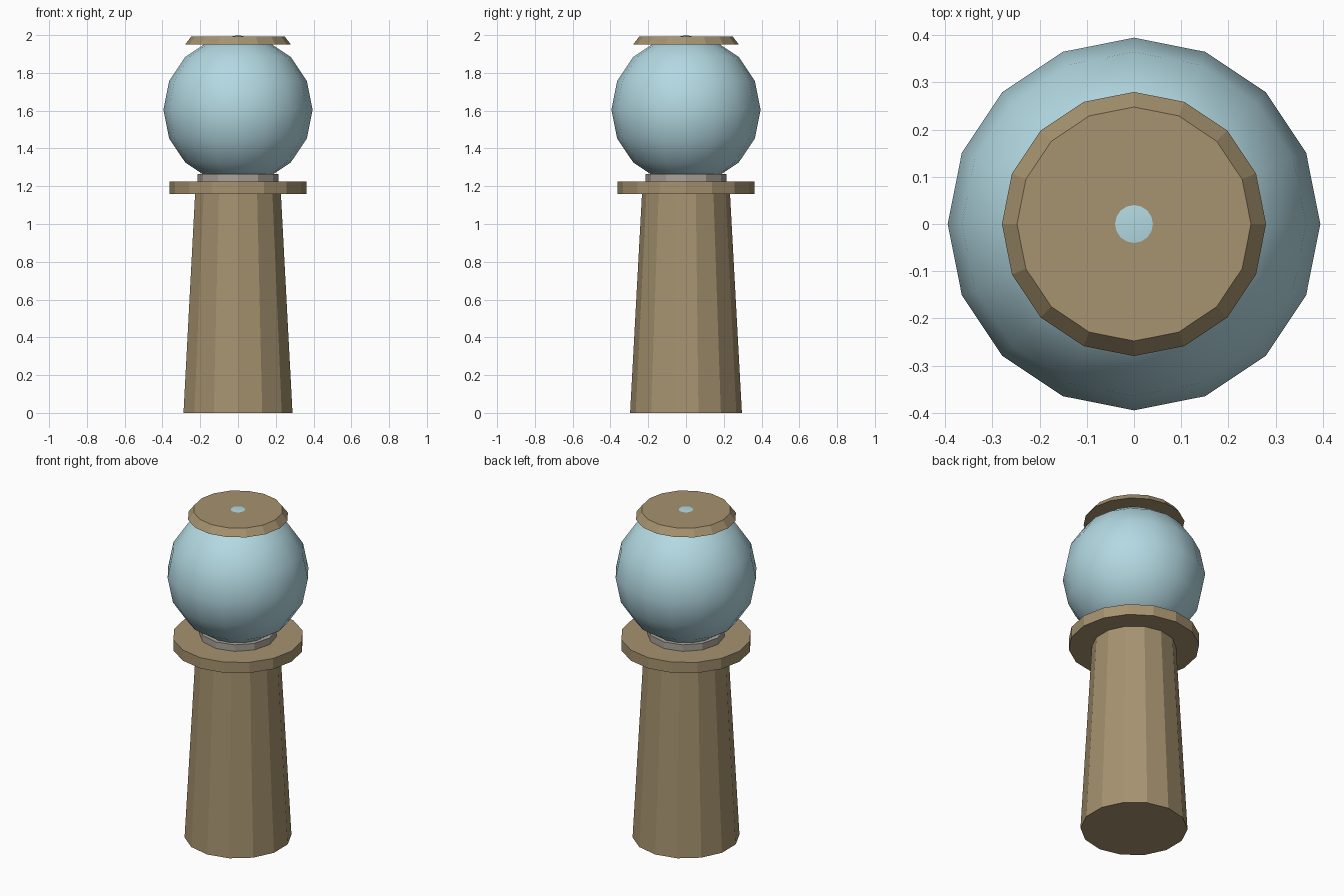
import bpy
import math

cube = bpy.data.objects.get("Cube")
if cube:
    bpy.data.objects.remove(cube, do_unlink=True)


def make_material(name, color):
    mat = bpy.data.materials.new(name)
    mat.use_nodes = True
    mat.diffuse_color = (*color, 1)
    bsdf = next(n for n in mat.node_tree.nodes if n.type == "BSDF_PRINCIPLED")
    bsdf.inputs["Base Color"].default_value = (*color, 1)
    return mat


tan = make_material("tan", (0.38, 0.29, 0.16))
pale_blue = make_material("pale blue", (0.45, 0.69, 0.76))
warm_grey = make_material("warm grey", (0.40, 0.36, 0.31))


def drum(name, sides, bottom, top, r_bottom, r_top, mat):
    """Flat-sided tapered cylinder between two heights."""
    bpy.ops.mesh.primitive_cone_add(
        vertices=sides, radius1=r_bottom, radius2=r_top,
        depth=top - bottom, location=(0, 0, (bottom + top) / 2))
    obj = bpy.context.object
    obj.name = name
    obj.data.materials.append(mat)
    return obj


# Tapered post, flange and neck ring
drum("post", 14, 0, 1.16, 0.296, 0.233, tan)
drum("flange", 16, 1.16, 1.225, 0.362, 0.362, tan)
drum("neck_ring", 12, 1.225, 1.265, 0.214, 0.214, warm_grey)

# Globe, whose tip pokes through the cap
bpy.ops.mesh.primitive_uv_sphere_add(
    segments=16, ring_count=8, radius=0.395, location=(0, 0, 1.605))
globe = bpy.context.object
globe.name = "globe"
globe.data.materials.append(pale_blue)
bpy.ops.object.shade_smooth_by_angle(angle=math.radians(40))

# Bevelled cap
drum("cap", 16, 1.95, 1.992, 0.28, 0.248, tan)
